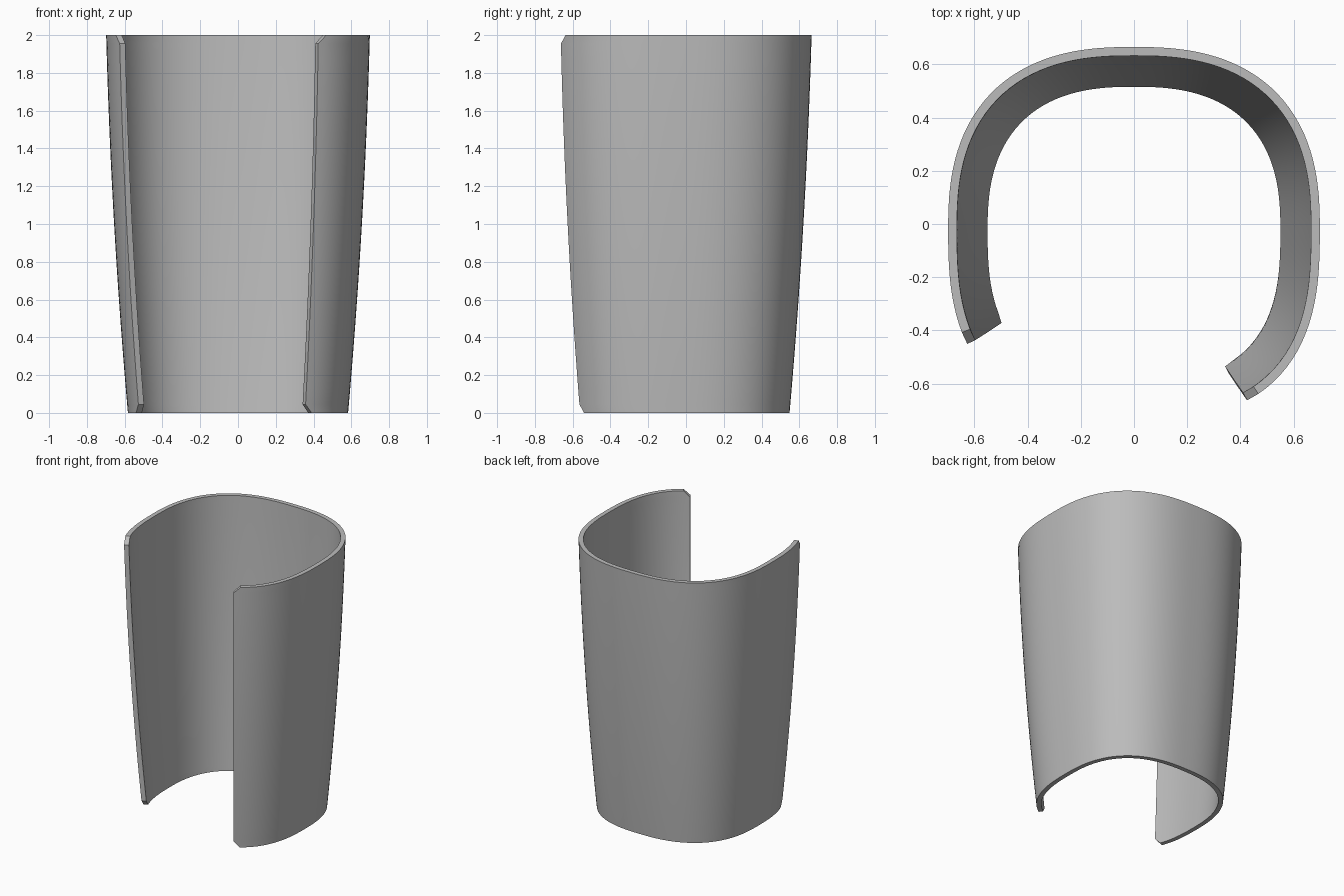
import bpy, bmesh
from math import sin, cos, radians
from mathutils import Vector

if "Cube" in bpy.data.objects:
    bpy.data.objects.remove(bpy.data.objects["Cube"], do_unlink=True)

HEIGHT, WALL, CUT = 2.0, 0.033, 0.045
START, END = radians(-56.5), radians(214.5)   # open gap faces front right
COLUMNS, ROWS = 96, 24


def outline(angle):
    """Rounded-square outline at the top of the sleeve."""
    c, s = cos(angle), sin(angle)
    depth, power = (0.685, 2.5) if s > 0 else (0.72, 2.7)
    r = (abs(c / 0.698) ** power + abs(s / depth) ** power) ** (-1 / power)
    return Vector((r * c, r * s - 0.02))


def section(z):
    """Closed C-shaped wall section at height z."""
    t = z / HEIGHT
    scale = 0.835 + 0.254 * t - 0.089 * t * t
    trim = radians(3.6) if t in (0, 1) else 0     # clipped corners
    outer, inner = [], []
    for i in range(COLUMNS + 1):
        a = START + trim + (END - START - 2 * trim) * i / COLUMNS
        p = outline(a) * scale
        d = (outline(a + 0.01) - outline(a - 0.01)).normalized()
        q = p + Vector((-d.y, d.x)) * WALL
        shift = -0.007 * (1 - t)
        outer.append((p.x, p.y + shift, z))
        inner.append((q.x, q.y + shift, z))
    return outer + inner[::-1]


# Curved wall, open at the front
heights = [0] + [CUT + (HEIGHT - 2 * CUT) * k / ROWS for k in range(ROWS + 1)] + [HEIGHT]
bm = bmesh.new()
rings = [[bm.verts.new(co) for co in section(z)] for z in heights]
n = len(rings[0])
for low, high in zip(rings, rings[1:]):
    for i in range(n):
        j = (i + 1) % n
        bm.faces.new((low[i], low[j], high[j], high[i]))

# Flat top and bottom rims
for ring in (rings[0], rings[-1]):
    for i in range(COLUMNS):
        bm.faces.new((ring[i], ring[i + 1], ring[n - 2 - i], ring[n - 1 - i]))
bmesh.ops.recalc_face_normals(bm, faces=bm.faces)

mesh = bpy.data.meshes.new("open_sleeve")
bm.to_mesh(mesh)
bm.free()
sleeve = bpy.data.objects.new("open_sleeve", mesh)
bpy.context.collection.objects.link(sleeve)

# Plain grey
grey = bpy.data.materials.new("plain_grey")
grey.use_nodes = True
colour = (0.5, 0.5, 0.5, 1)
grey.diffuse_color = colour
grey.node_tree.nodes["Principled BSDF"].inputs["Base Color"].default_value = colour
mesh.materials.append(grey)

bpy.context.view_layer.objects.active = sleeve
sleeve.select_set(True)
bpy.ops.object.shade_smooth_by_angle(angle=radians(30))
